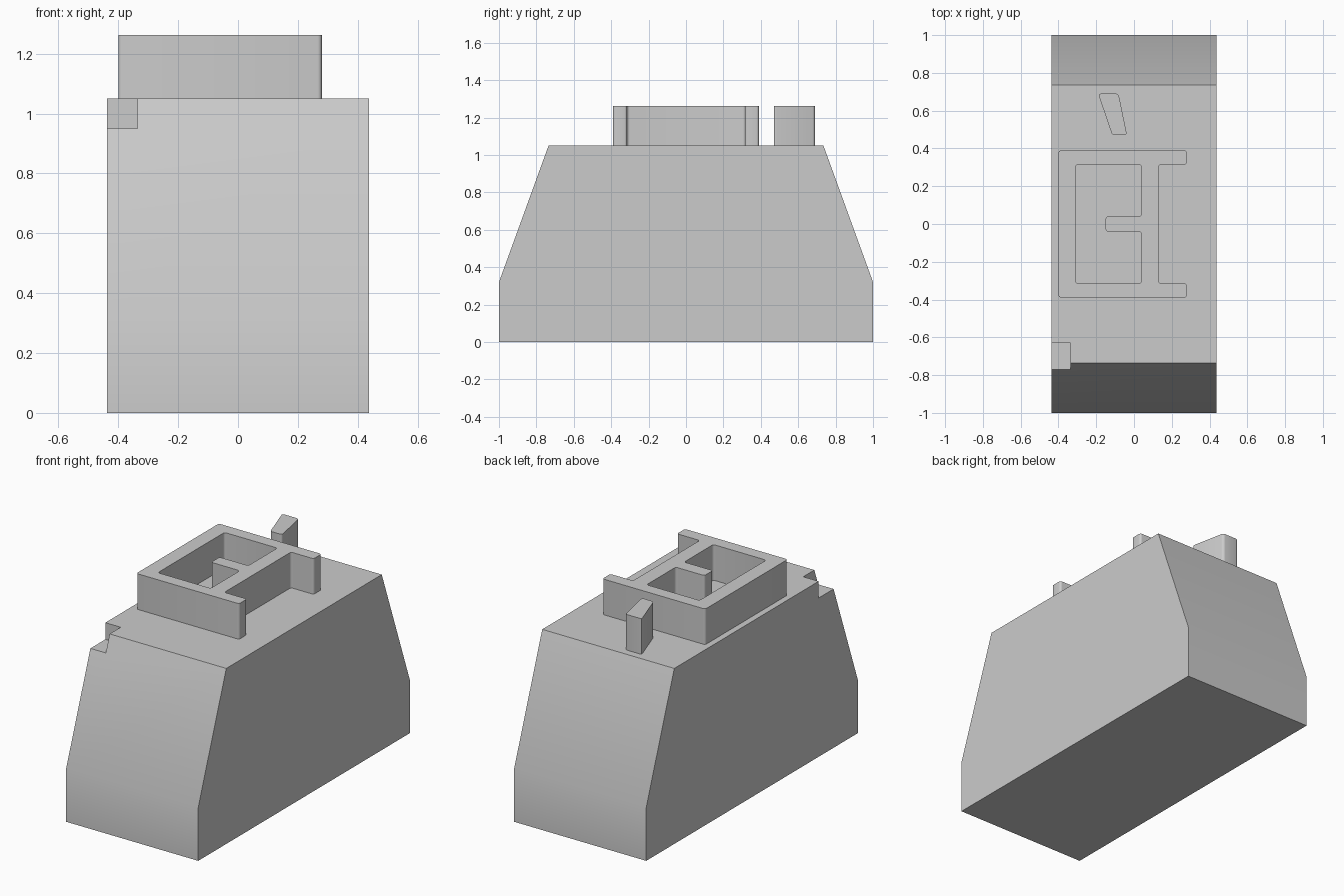
import bpy
import bmesh
from math import radians
from mathutils import Vector

if "Cube" in bpy.data.objects:
    bpy.data.objects.remove(bpy.data.objects["Cube"], do_unlink=True)

HALF_WIDTH = 0.437
DECK = 1.05
TOP = 1.263

grey = bpy.data.materials.new("plain grey")
grey.use_nodes = True
colour = (0.6, 0.6, 0.6, 1)
grey.diffuse_color = colour
grey.node_tree.nodes["Principled BSDF"].inputs["Base Color"].default_value = colour


def prism(name, outline, extrusion, rounding=0):
    """Extrude a closed outline, optionally rounding the extruded edges."""
    bm = bmesh.new()
    base = bm.faces.new([bm.verts.new(p) for p in outline])
    direction = Vector(extrusion)
    grown = bmesh.ops.extrude_face_region(bm, geom=[base], use_keep_orig=True)
    moved = [g for g in grown["geom"] if isinstance(g, bmesh.types.BMVert)]
    bmesh.ops.translate(bm, verts=moved, vec=direction)
    bmesh.ops.recalc_face_normals(bm, faces=bm.faces[:])
    if rounding:
        sides = [e for e in bm.edges
                 if (e.verts[0].co - e.verts[1].co).cross(direction).length < 1e-5]
        bmesh.ops.bevel(bm, geom=sides, offset=rounding, segments=4,
                        profile=0.5, affect='EDGES')
    mesh = bpy.data.meshes.new(name)
    bm.to_mesh(mesh)
    bm.free()
    mesh.materials.append(grey)
    obj = bpy.data.objects.new(name, mesh)
    bpy.context.collection.objects.link(obj)
    return obj


def activate(obj):
    bpy.ops.object.select_all(action='DESELECT')
    obj.select_set(True)
    bpy.context.view_layer.objects.active = obj


def cut(obj, cutter):
    cutter.hide_render = True
    mod = obj.modifiers.new("cut", 'BOOLEAN')
    mod.operation = 'DIFFERENCE'
    mod.solver = 'EXACT'
    mod.object = cutter
    activate(obj)
    bpy.ops.object.modifier_apply(modifier=mod.name)
    bpy.data.objects.remove(cutter, do_unlink=True)


def mirrored(half):
    """Complete a half outline by reflecting it across y = 0."""
    return half + [(x, -y) for x, y in reversed(half)]


def at_height(points, z):
    return [(x, y, z) for x, y in points]


# Tapered body, with straight lower walls and sloping ends
side = [(-1, 0), (1, 0), (1, 0.32), (0.735, DECK), (-0.735, DECK), (-1, 0.32)]
body = prism("body", [(-HALF_WIDTH, y, z) for y, z in side], (2 * HALF_WIDTH, 0, 0))

# Square notch in the front right top corner
notch = [(-0.5, -0.9), (-0.335, -0.9), (-0.335, -0.63), (-0.5, -0.63)]
cut(body, prism("notch_cutter", at_height(notch, 0.95), (0, 0, 0.2)))

# Raised closed frame with end tabs and a short inner tab
rim = mirrored([(-0.4, -0.39), (0.28, -0.39), (0.28, -0.315), (0.13, -0.315)])
frame = prism("raised_frame", at_height(rim, DECK), (0, 0, TOP - DECK), 0.014)
pocket = mirrored([(-0.31, -0.315), (0.04, -0.315), (0.04, -0.04), (-0.15, -0.04)])
cut(frame, prism("pocket_cutter", at_height(pocket, DECK - 0.1), (0, 0, 0.5), 0.014))

# Small slanted post behind the frame
foot = [(-0.19, 0.69), (-0.115, 0.47), (-0.037, 0.47), (-0.082, 0.69)]
post = prism("slanted_post", at_height(foot, DECK), (0, 0, TOP - DECK), 0.014)

for part in (body, frame, post):
    activate(part)
    bpy.ops.object.shade_smooth_by_angle(angle=radians(30))
